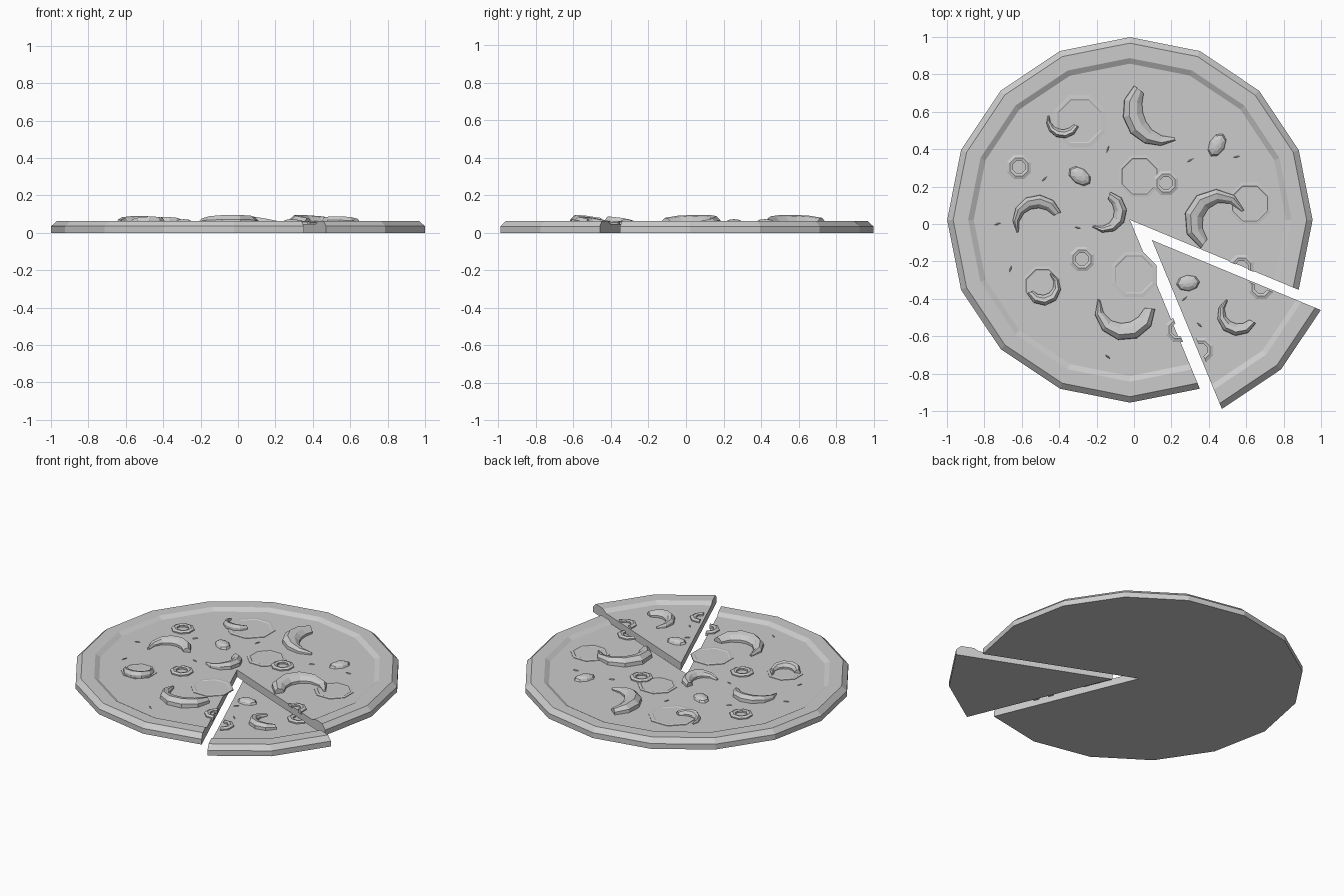
import bpy, bmesh, random
from math import cos, sin, radians, pi
from mathutils import Matrix

if "Cube" in bpy.data.objects:
    bpy.data.objects.remove(bpy.data.objects["Cube"])

C = (-0.022, 0.022)      # centre of the main pie
S = (0.096, -0.086)      # apex of the pulled-out slice
TOP = 0.047              # height of the cheese surface


def make(name, bm):
    bmesh.ops.remove_doubles(bm, verts=bm.verts, dist=1e-5)
    bmesh.ops.recalc_face_normals(bm, faces=bm.faces)
    me = bpy.data.meshes.new(name)
    bm.to_mesh(me)
    bm.free()
    ob = bpy.data.objects.new(name, me)
    bpy.context.collection.objects.link(ob)
    return ob


def skin(bm, rows, caps=True, closed=False):
    """Join equal closed cross-sections into a solid."""
    vs = [[bm.verts.new(p) for p in r] for r in rows]
    n = len(vs[0])
    for i in range(len(vs) - (0 if closed else 1)):
        a, b = vs[i], vs[(i + 1) % len(vs)]
        for j in range(n):
            k = (j + 1) % n
            bm.faces.new((a[j], a[k], b[k], b[j]))
    if caps and not closed:
        bm.faces.new(vs[0])
        bm.faces.new(vs[-1][::-1])


def sector(name, profile, centre, a0, a1, step, whole=False):
    """Revolve a closed profile (radius, z) between two angles."""
    bm = bmesh.new()
    n = round((a1 - a0) / step)
    rows = []
    for i in range(n + (0 if whole else 1)):
        a = radians(a0 + i * step)
        rows.append([(centre[0] + r * cos(a), centre[1] + r * sin(a), z)
                     for r, z in profile])
    skin(bm, rows, closed=whole)
    bmesh.ops.remove_doubles(bm, verts=bm.verts, dist=1e-5)
    bmesh.ops.dissolve_degenerate(bm, edges=bm.edges, dist=1e-6)
    return make(name, bm)


# pie base and slice, both with a raised crust
crust = [(0, 0), (0.977, 0), (0.977, 0.035), (0.945, 0.064),
         (0.865, 0.064), (0.835, TOP), (0, TOP)]
sector("pie", crust, C, -22.5, 292.5, 22.5)
sector("slice", crust, S, -67.5, -22.5, 22.5)


def shrimp(x, y, rad, a0, a1, w):
    """Curved tapering body, fat end first, thin tail last."""
    bm = bmesh.new()
    taper = [0.6, 0.9, 1.0, 0.95, 0.75, 0.5, 0.15]
    top = [0.66, 0.9, 1.0, 0.98, 0.85, 0.6, 0.3]
    section = [(-0.5, -0.2), (-0.5, 0.35), (-0.22, 0.85), (0.15, 1),
               (0.42, 0.5), (0.45, -0.2)]
    h = 0.025 + min(w, 0.1) * 0.24
    rows = []
    for i, (t, u) in enumerate(zip(taper, top)):
        a = radians(a0 + (a1 - a0) * i / 6)
        rows.append([(x + (rad + s * w * t) * cos(a),
                      y + (rad + s * w * t) * sin(a),
                      TOP + (z * h * u if z > 0 else -0.01))
                     for s, z in section])
    skin(bm, rows)
    make("shrimp", bm)


for s in [(0.16, 0.615, 0.172, 142, 290, 0.115),
          (-0.38, 0.56, 0.08, -25, -195, 0.05),
          (-0.515, 0.005, 0.118, 25, 205, 0.075),
          (-0.165, 0.065, 0.095, 70, -125, 0.072),
          (0.455, 0.01, 0.142, 235, 25, 0.105),
          (-0.487, -0.332, 0.078, 205, 420, 0.06),
          (-0.053, -0.44, 0.14, -5, -195, 0.1),
          (0.556, -0.476, 0.092, -30, -230, 0.068)]:
    shrimp(*s)

# olive rings, two of them cut through by the slice
ring = [(0.07, TOP - 0.01), (0.07, 0.055), (0.052, 0.062),
        (0.036, 0.058), (0.036, TOP - 0.01)]
for c in [(-0.615, 0.305), (0.171, 0.219), (-0.278, -0.187)]:
    sector("olive_ring", ring, c, 22.5, 382.5, 45, True)
for x, y, a in [(0.358, -0.674, -67.5), (0.235, -0.565, 112.5),
                (0.679, -0.337, 157.5), (0.575, -0.23, -22.5)]:
    sector("olive_ring_half", ring, (x, y), a, a + 180, 45)

# small oval nuggets
for x, y, a, ln in [(-0.29, 0.256, -35, 0.068), (0.444, 0.422, 62, 0.068),
                    (0.289, -0.316, 6, 0.063)]:
    bm = bmesh.new()
    bmesh.ops.create_uvsphere(bm, u_segments=8, v_segments=6, radius=1)
    bmesh.ops.transform(bm, verts=bm.verts,
                        matrix=Matrix.Translation((x, y, TOP))
                        @ Matrix.Rotation(radians(a), 4, 'Z')
                        @ Matrix.Diagonal((ln, 0.043, 0.026, 1)))
    make("nugget", bm)

# thin round slices lying almost flush in the cheese
for x, y, r in [(0.03, 0.255, 0.12), (0.0, -0.27, 0.13), (-0.29, 0.55, 0.15),
                (-0.49, -0.33, 0.11), (0.62, 0.11, 0.12)]:
    flat = [(0, TOP - 0.005), (r, TOP - 0.005), (r, TOP + 0.003),
            (r * 0.85, TOP + 0.005), (r * 0.8, TOP + 0.002), (0, TOP + 0.002)]
    sector("thin_slice", flat, (x, y), 22.5, 382.5, 45, True)

# scattered herb flakes
random.seed(4)
for x, y in [(-0.48, 0.24), (-0.73, 0.0), (-0.14, 0.4), (0.3, 0.34),
             (0.55, 0.36), (-0.66, -0.24), (-0.3, -0.02), (-0.14, -0.71),
             (0.35, -0.54), (0.27, -0.4)]:
    bm = bmesh.new()
    bmesh.ops.create_cone(bm, cap_ends=True, segments=4, radius1=1,
                          radius2=0.3, depth=1)
    bmesh.ops.transform(bm, verts=bm.verts,
                        matrix=Matrix.Translation((x, y, TOP))
                        @ Matrix.Rotation(random.uniform(0, pi), 4, 'Z')
                        @ Matrix.Diagonal((0.03, 0.007, 0.01, 1)))
    make("herb_flake", bm)
